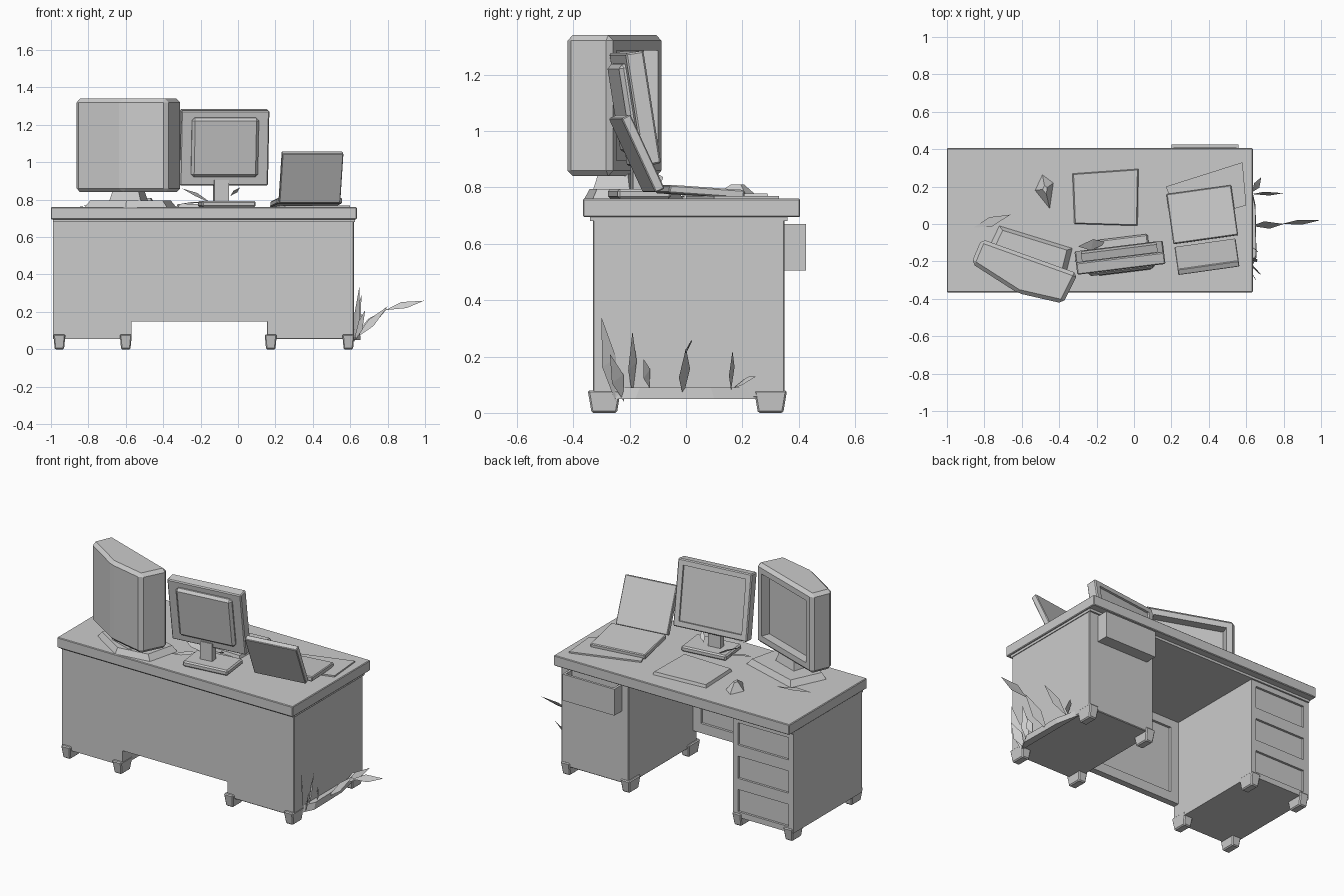
import bpy, bmesh
from math import radians
from mathutils import Vector, Matrix

if "Cube" in bpy.data.objects:
    bpy.data.objects.remove(bpy.data.objects["Cube"])


def finish(name, bm, bevel=0, panel=None, place=None):
    """Bevel edges, sink an inset panel (direction, rim, depth), then place the part."""
    bmesh.ops.recalc_face_normals(bm, faces=bm.faces[:])
    if bevel:
        bmesh.ops.bevel(bm, geom=bm.edges[:], offset=bevel, segments=1, affect='EDGES')
    if panel:
        d, rim, depth = panel
        d = Vector(d).normalized()
        bm.normal_update()
        f = max(bm.faces, key=lambda p: p.normal.dot(d) ** 3 * p.calc_area())
        n = f.normal.copy()
        # outer recess wall is made by extruding the inset face inward
        bmesh.ops.inset_region(bm, faces=[f], thickness=rim, use_even_offset=True)
        ext = bmesh.ops.extrude_discrete_faces(bm, faces=[f])["faces"][0]
        bmesh.ops.translate(bm, vec=-n * depth, verts=ext.verts[:])
    if place:
        bm.transform(place)
    me = bpy.data.meshes.new(name)
    bm.to_mesh(me)
    bm.free()
    ob = bpy.data.objects.new(name, me)
    bpy.context.collection.objects.link(ob)
    return ob


def box(name, x, y, z, **kw):
    bm = bmesh.new()
    bmesh.ops.create_cube(bm, size=1)
    for v in bm.verts:
        for i, (a, b) in enumerate((x, y, z)):
            v.co[i] = a if v.co[i] < 0 else b
    return finish(name, bm, **kw)


def turned(name, centre, size, rz=0, rx=0, **kw):
    m = (Matrix.Translation(centre) @ Matrix.Rotation(radians(rz), 4, 'Z')
         @ Matrix.Rotation(radians(rx), 4, 'X'))
    return box(name, *[(-s / 2, s / 2) for s in size], place=m, **kw)


def prism(name, pts, z0, z1, top=1.0, **kw):
    """Extrude a plan outline upward, optionally tapering the top."""
    bm = bmesh.new()
    cx = sum(p[0] for p in pts) / len(pts)
    cy = sum(p[1] for p in pts) / len(pts)
    lo = [bm.verts.new((px, py, z0)) for px, py in pts]
    hi = [bm.verts.new((cx + (px - cx) * top, cy + (py - cy) * top, z1)) for px, py in pts]
    bm.faces.new(lo[::-1])
    bm.faces.new(hi)
    n = len(pts)
    for i in range(n):
        j = (i + 1) % n
        bm.faces.new((lo[i], lo[j], hi[j], hi[i]))
    return finish(name, bm, **kw)


def shard(name, a, b, side):
    """Thin pointed sliver from a to b, widest near the middle."""
    a, b, side = Vector(a), Vector(b), Vector(side)
    mid = a.lerp(b, 0.45)
    bm = bmesh.new()
    v = [bm.verts.new(p) for p in (a, b, mid + side, mid - side + Vector((0.008, 0, 0.008)))]
    for f in ((0, 1, 2), (0, 3, 1), (0, 2, 3), (1, 3, 2)):
        bm.faces.new([v[i] for i in f])
    return finish(name, bm)


# desk top with a trim strip below
box("desk_top", (-1.0, 0.635), (-0.365, 0.405), (0.695, 0.76), bevel=0.004)
box("top_trim", (-0.99, 0.625), (-0.34, 0.36), (0.68, 0.697))

# pedestals and their feet
box("drawer_pedestal", (-0.99, -0.57), (-0.33, 0.33), (0.055, 0.69))
box("cupboard_pedestal", (0.155, 0.62), (-0.33, 0.35), (0.055, 0.69), bevel=0.004)
for fx in (-0.955, -0.6, 0.175, 0.59):
    for fy in (-0.29, 0.3):
        prism("foot", [(fx - .025, fy - .045), (fx + .025, fy - .045),
                       (fx + .025, fy + .045), (fx - .025, fy + .045)],
              0, 0.08, top=1.3, bevel=0.006)

# modesty panel across the knee space
box("modesty_panel", (-0.575, 0.16), (-0.33, -0.29), (0.15, 0.69), panel=((0, 1, 0), 0.06, 0.015))

# stacked drawer fronts with sunken panels
for i in range(3):
    z = 0.055 + i * 0.209
    box("drawer_front", (-0.99, -0.57), (0.33, 0.35), (z, z + 0.209),
        panel=((0, 1, 0), 0.035, 0.014))

# pulled-out drawer, open at the top
box("open_drawer", (0.2, 0.56), (0.3, 0.425), (0.505, 0.67), panel=((0, 0, 1), 0.015, 0.12))

# large bulky monitor
prism("large_monitor", [(-0.815, -0.08), (-0.87, -0.21), (-0.62, -0.37), (-0.38, -0.425),
                        (-0.30, -0.265)], 0.84, 1.34, bevel=0.02,
      panel=((0.33, 0.94, 0), 0.035, 0.055))
prism("large_monitor_neck", [(-0.69, -0.27), (-0.52, -0.33), (-0.48, -0.2), (-0.65, -0.14)],
      0.79, 0.85, top=0.8)
prism("large_monitor_base", [(-0.82, -0.22), (-0.6, -0.36), (-0.38, -0.33), (-0.33, -0.13),
                             (-0.72, -0.01)], 0.76, 0.795, top=0.88)

# flat monitor, leaning back
turned("flat_monitor", (-0.075, -0.18, 1.08), (0.475, 0.065, 0.405), 7, 9, bevel=0.006,
       panel=((0, 1, 0), 0.03, 0.012))
turned("flat_monitor_back", (-0.07, -0.216, 1.08), (0.36, 0.04, 0.32), 7, 9, bevel=0.015)
turned("flat_monitor_neck", (-0.09, -0.17, 0.84), (0.08, 0.045, 0.13), 7)
turned("flat_monitor_base", (-0.06, -0.165, 0.777), (0.29, 0.19, 0.034), 7, bevel=0.008)

# laptop
turned("laptop_base", (0.365, 0.05, 0.785), (0.35, 0.27, 0.03), 8, -4, bevel=0.005)
turned("laptop_lid", (0.39, -0.175, 0.92), (0.33, 0.035, 0.29), 8, 25, bevel=0.004)

# loose items on the desk
prism("paper_sheet", [(0.17, 0.2), (0.58, 0.33), (0.6, 0.1), (0.25, 0.0)], 0.758, 0.769)
prism("desk_pad", [(-0.32, 0.0), (0.02, -0.01), (0.025, 0.295), (-0.33, 0.27)], 0.758, 0.778,
      top=0.96)
prism("mouse", [(-0.53, 0.18), (-0.45, 0.08), (-0.43, 0.22), (-0.49, 0.265)], 0.758, 0.81,
      top=0.25)
shard("cable", (-0.3, -0.12, 0.86), (-0.14, -0.1, 0.78), (0.01, 0.03, 0.012))
shard("cable", (-0.32, -0.2, 0.775), (-0.18, -0.12, 0.785), (0.01, 0.03, 0.008))
shard("cable", (-0.04, -0.12, 0.82), (0.01, -0.17, 0.865), (0.015, 0.01, 0.0))
shard("paper_scrap", (-0.86, -0.02, 0.763), (-0.66, 0.05, 0.775), (0.01, -0.025, 0.002))

# grass slivers against the right end
for a, b, w in [
    ((0.62, -0.25, 0.04), (0.65, -0.3, 0.34), 0.025),
    ((0.62, -0.22, 0.04), (0.68, -0.27, 0.21), 0.02),
    ((0.62, -0.19, 0.06), (0.66, -0.19, 0.29), 0.015),
    ((0.64, -0.13, 0.09), (0.66, -0.15, 0.19), 0.012),
    ((0.63, -0.01, 0.06), (0.80, 0.00, 0.23), 0.02),
    ((0.79, 0.00, 0.21), (0.995, 0.02, 0.26), 0.012),
    ((0.63, 0.16, 0.08), (0.80, 0.165, 0.22), 0.01),
    ((0.63, 0.17, 0.09), (0.68, 0.25, 0.13), 0.012),
]:
    shard("grass_blade", a, b, (-0.01, w, 0.02))
prism("grass_clump", [(0.61, -0.27), (0.655, -0.18), (0.65, 0.1), (0.61, 0.28)], 0.05, 0.09, top=0.9)
